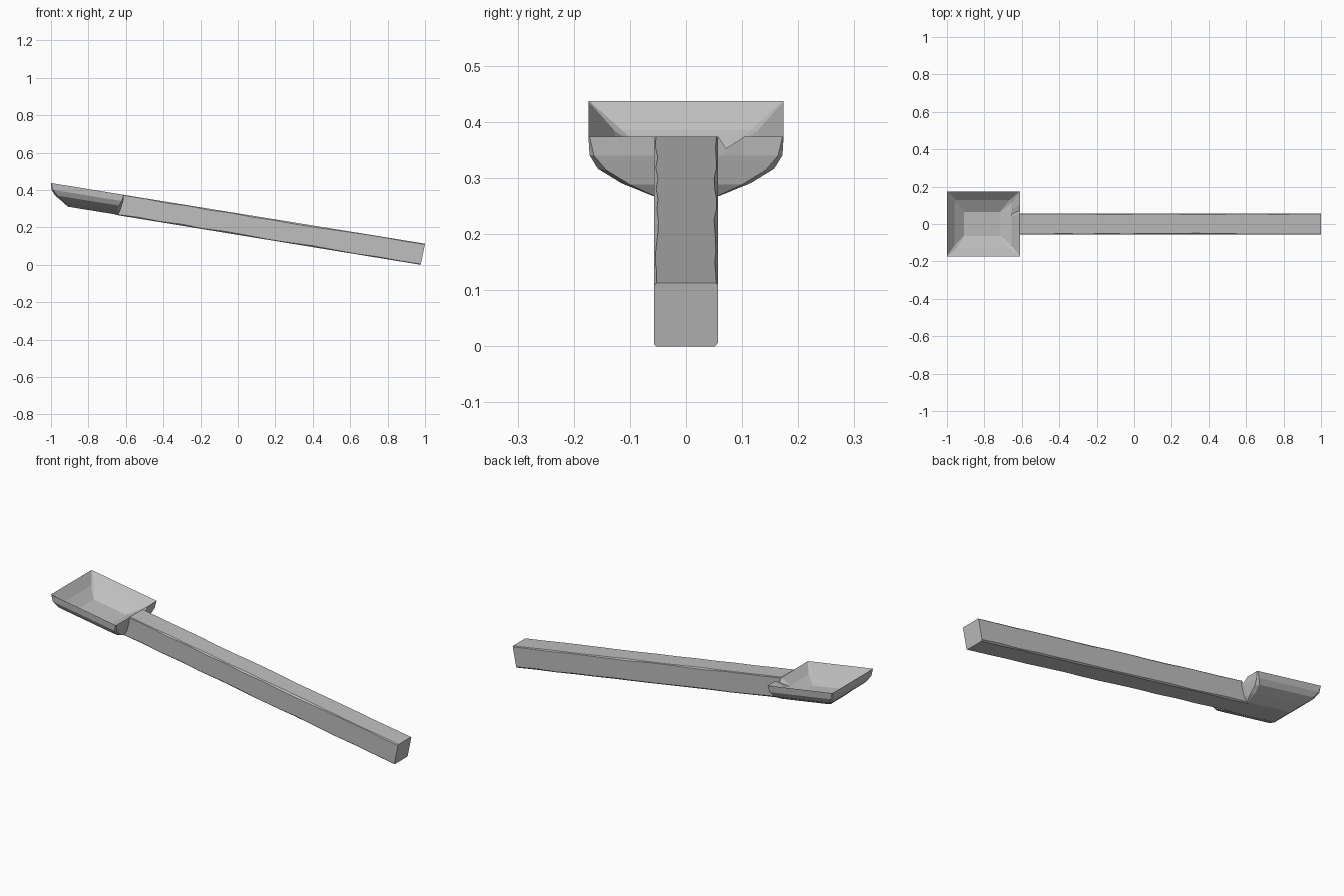
import bpy
import bmesh
import random

random.seed(4)

cube = bpy.data.objects.get("Cube")
if cube:
    bpy.data.objects.remove(cube, do_unlink=True)

grey = bpy.data.materials.new("plain grey")
grey.use_nodes = True
colour = (0.52, 0.52, 0.52, 1)
grey.diffuse_color = colour
grey.node_tree.nodes["Principled BSDF"].inputs["Base Color"].default_value = colour


def loft(name, rings):
    """Skin a list of equal closed rings and cap both ends."""
    bm = bmesh.new()
    loops = [[bm.verts.new(p) for p in ring] for ring in rings]
    n = len(loops[0])
    for a, b in zip(loops, loops[1:]):
        for i in range(n):
            j = (i + 1) % n
            bm.faces.new((a[i], a[j], b[j], b[i]))
    bm.faces.new(loops[0])
    bm.faces.new(loops[-1])
    bmesh.ops.recalc_face_normals(bm, faces=bm.faces)
    mesh = bpy.data.meshes.new(name)
    bm.to_mesh(mesh)
    bm.free()
    mesh.materials.append(grey)
    obj = bpy.data.objects.new(name, mesh)
    bpy.context.collection.objects.link(obj)
    return obj


def lerp(a, b, t):
    return a + (b - a) * t


def rim_height(x):
    return 0.374 - 0.162 * (x + 0.61)


def bowl_ring(x0, x1, half, depth, corner=0.0, notch=0.0):
    """Rectangle parallel to the sloping rim, with optional cut corners."""
    c = corner
    pts = [(x0, c - half), (x0 + c, -half), (x1 - c, -half), (x1, c - half),
           (x1, -half * 0.33), (x1, half * 0.33), (x1, half * 0.41), (x1, half * 0.6),
           (x1, half - c), (x1 - c, half), (x0 + c, half), (x0, half - c)]
    ring = [[x, y, rim_height(x) - depth] for x, y in pts]
    ring[6][2] -= notch  # chipped dip beside the handle
    return ring


# Bowl: outer floor, up the outside, over the thin rim, down to the inner floor
bowl_rings = [
    bowl_ring(-0.91, -0.645, 0.06, 0.112, 0.004),
    bowl_ring(-0.94, -0.63, 0.115, 0.089, 0.015),
    bowl_ring(-0.98, -0.622, 0.157, 0.062, 0.015),
    bowl_ring(-0.997, -0.614, 0.172, 0.035, 0.008),
    bowl_ring(-1.0, -0.61, 0.174, 0.0, 0.002, 0.021),
    bowl_ring(-0.96, -0.655, 0.127, 0.045, 0.012),
    bowl_ring(-0.91, -0.715, 0.065, 0.08, 0.002),
]
loft("bowl", bowl_rings)


# Handle: tapering-free sloped bar with unevenly worn long edges
def handle_ring(t):
    top = (lerp(-0.612, 1.0, t), lerp(0.374, 0.113, t))
    low = (lerp(-0.655, 0.977, t), lerp(0.267, 0.0, t))
    ring = []
    for side, end in ((-1, 0), (1, 0), (1, 1), (-1, 1)):
        wear = random.uniform(0.002, 0.008)
        y = side * 0.057
        v = wear / 0.11
        level = v if end == 0 else 1 - v
        inset = (lerp(top[0], low[0], end), y - side * wear, lerp(top[1], low[1], end))
        edge = (lerp(top[0], low[0], level), y, lerp(top[1], low[1], level))
        ring += [edge, inset] if (side < 0) == (end == 0) else [inset, edge]
    return ring


steps = 14
loft("handle", [handle_ring(i / steps) for i in range(steps + 1)])
